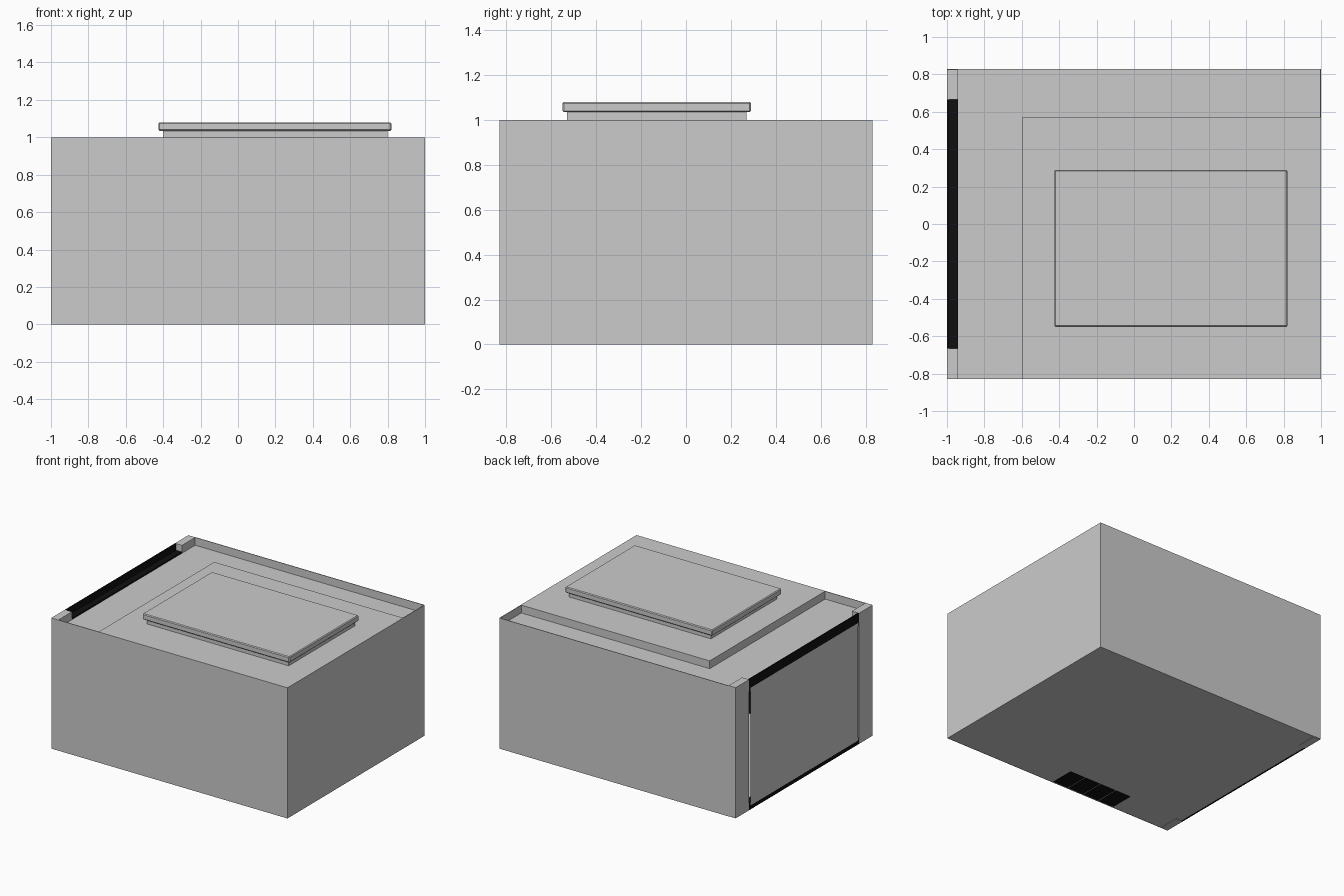
import bpy, bmesh
from mathutils import Vector

if "Cube" in bpy.data.objects:
    bpy.data.objects.remove(bpy.data.objects["Cube"])

black = bpy.data.materials.new("black")
black.diffuse_color = (0.005, 0.005, 0.005, 1)
black.use_nodes = True
black.node_tree.nodes["Principled BSDF"].inputs["Base Color"].default_value = black.diffuse_color
W, D, LOW, TOP = 1.0, 0.83, 0.94, 1.0


def finish(name, bm, mat=None):
    me = bpy.data.meshes.new(name)
    bm.to_mesh(me)
    bm.free()
    ob = bpy.data.objects.new(name, me)
    bpy.context.collection.objects.link(ob)
    if mat:
        me.materials.append(mat)
    return ob


def box(name, x, y, z, mat=None, inward=False, bevel=0):
    bm = bmesh.new()
    bmesh.ops.create_cube(bm, size=1)
    for v in bm.verts:
        v.co = Vector([(r[0] + r[1]) / 2 + c * (r[1] - r[0])
                       for c, r in zip(v.co, (x, y, z))])
    if bevel:
        bmesh.ops.bevel(bm, geom=bm.edges[:], offset=bevel, segments=1, affect='EDGES')
    if inward:
        bmesh.ops.reverse_faces(bm, faces=bm.faces[:])
    return finish(name, bm, mat)


def sheet(name, x, y, z, facing, mat=None):
    """Single rectangle; one of the ranges has equal ends."""
    r = (x, y, z)
    flat = [i for i in range(3) if r[i][0] == r[i][1]][0]
    a, b = [i for i in range(3) if i != flat]
    bm = bmesh.new()
    vs = []
    for i, j in ((0, 0), (1, 0), (1, 1), (0, 1)):
        p = [r[0][0], r[1][0], r[2][0]]
        p[a], p[b] = r[a][i], r[b][j]
        vs.append(bm.verts.new(p))
    f = bm.faces.new(vs)
    f.normal_update()
    if f.normal.dot(Vector(facing)) < 0:
        f.normal_flip()
    return finish(name, bm, mat)


# floor
sheet("floor", (-W, W), (-D, D), (0.002, 0.002), (0, 0, 1))

# front wall, split at the closet, lower beside the raised ceiling
for i, (a, b, h) in enumerate(((-W, -0.6, LOW), (-0.6, -0.545, TOP),
                               (-0.545, 0.12, TOP), (0.12, W, TOP))):
    sheet(f"front_wall_{i}", (a, b), (-D, -D), (0, h), (0, 1, 0))
box("front_crown", (-W, -0.6), (-D, -D + 0.005), (LOW, TOP))

# back wall with crown and skirting strips
sheet("back_wall", (-W, W), (D, D), (0.05, LOW), (0, -1, 0))
box("back_crown", (-0.94, W), (D - 0.005, D), (LOW, TOP))
box("back_skirting", (-0.94, W), (D - 0.005, D), (0, 0.05))

# right wall
box("right_wall", (W - 0.005, W), (-D, D), (0, TOP))

# ceiling: low border, raised tray and its two risers
sheet("low_ceiling_left", (-0.94, -0.6), (-D, D), (LOW, LOW), (0, 0, 1))
sheet("low_ceiling_back", (-0.6, W), (0.57, D), (LOW, LOW), (0, 0, 1))
sheet("raised_ceiling", (-0.6, W), (-D, 0.57), (TOP, TOP), (0, 0, 1))
sheet("riser_left", (-0.6, -0.6), (-D, 0.57), (LOW, TOP), (-1, 0, 0))
sheet("riser_back", (-0.6, W), (0.57, 0.57), (LOW, TOP), (0, 1, 0))

# skylight: curb and overhanging lid
box("skylight_curb", (-0.4, 0.8), (-0.53, 0.27), (TOP, 1.04))
box("skylight_lid", (-0.425, 0.82), (-0.55, 0.29), (1.035, 1.08), bevel=0.006)

# left side: corner posts, glazing and black frame
for s, n in ((-1, "front"), (1, "back")):
    y = sorted((s * 0.665, s * (D - 0.003)))
    box(f"{n}_corner_post", (-W, -0.94), y, (0, TOP), inward=True)
sheet("window_pane", (-W, -W), (-0.65, 0.65), (0.03, 0.93), (-1, 0, 0))
box("window_head", (-0.995, -0.94), (-0.665, 0.665), (0.9, 0.95), black)
box("window_sill", (-0.995, -0.94), (-0.665, 0.665), (0.003, 0.05), black)
box("window_top_rail", (-W, -0.99), (-0.665, 0.665), (0.93, TOP), black)
box("window_bottom_rail", (-W, -0.99), (-0.665, 0.665), (0, 0.03), black)

# closet inside the front wall with dark base panels
box("closet", (-0.545, 0.12), (-D + 0.01, -0.63), (0.005, 0.93), black)
for i in range(4):
    a = -0.5 + i * 0.138
    sheet(f"closet_base_{i}", (a, a + 0.134), (-0.82, -0.63), (0, 0), (0, 0, -1), black)
